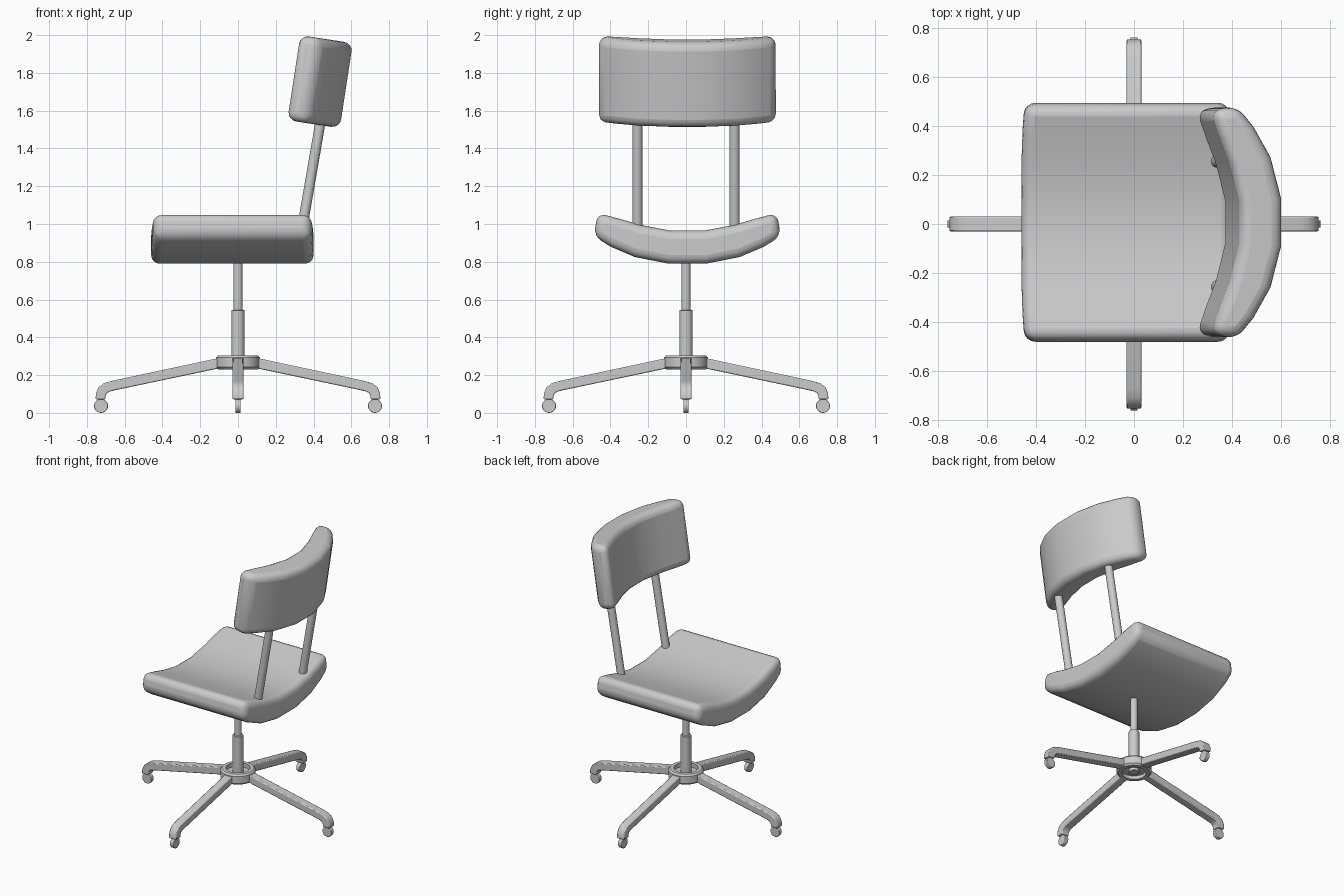
import bpy, bmesh, math
from mathutils import Vector, Matrix

if "Cube" in bpy.data.objects:
    bpy.data.objects.remove(bpy.data.objects["Cube"], do_unlink=True)

grey = bpy.data.materials.new("plain_grey")
grey.use_nodes = True
COLOUR = (0.6, 0.6, 0.6, 1)
grey.diffuse_color = COLOUR
grey.node_tree.nodes["Principled BSDF"].inputs["Base Color"].default_value = COLOUR


def finish(name, bm, bevel=0, segments=2, angle=40):
    """Turn a bmesh into a smooth-shaded object with optional rounded edges."""
    bmesh.ops.recalc_face_normals(bm, faces=bm.faces)
    mesh = bpy.data.meshes.new(name)
    bm.to_mesh(mesh)
    bm.free()
    mesh.materials.append(grey)
    obj = bpy.data.objects.new(name, mesh)
    bpy.context.collection.objects.link(obj)
    if bevel:
        mod = obj.modifiers.new("rounding", "BEVEL")
        mod.width, mod.segments = bevel, segments
        mod.limit_method, mod.angle_limit = "ANGLE", math.radians(angle)
    bpy.ops.object.select_all(action="DESELECT")
    obj.select_set(True)
    bpy.context.view_layer.objects.active = obj
    bpy.ops.object.shade_smooth_by_angle(angle=math.radians(35))
    return obj


def cylinder(name, start, end, radius, sides=24, bevel=0):
    start, end = Vector(start), Vector(end)
    axis = end - start
    turn = axis.to_track_quat("Z", "Y").to_matrix().to_4x4()
    bm = bmesh.new()
    bmesh.ops.create_cone(bm, cap_ends=True, segments=sides, radius1=radius, radius2=radius,
                          depth=axis.length, matrix=Matrix.Translation((start + end) / 2) @ turn)
    return finish(name, bm, bevel)


# Half cross-section of a cushion: (side, depth) of the outer and inner skin
OUTER = [(0.10, 0), (0.28, 0.035), (0.41, 0.09), (0.50, 0.145)]
INNER = [(0.09, 0.175), (0.25, 0.205), (0.36, 0.237), (0.48, 0.268)]


def mirrored(half):
    return [(-s, d) for s, d in reversed(half)] + half


def cushion(name, length, width, bow, crown, bevel, place):
    """Sweep the bowed section along its length; local z is the depth."""
    bm = bmesh.new()
    rings = []
    for outer, inner in zip(mirrored(OUTER), mirrored(INNER)):
        ring = []
        for (s, d), end in ((outer, -1), (outer, 1), (inner, 1), (inner, -1)):
            base = 0.175 if (s, d) == inner else 0
            edge = length / 2 - crown * (s / 0.5) ** 4
            ring.append(bm.verts.new(place @ Vector((end * edge, s * width, base + (d - base) * bow))))
        rings.append(ring)
    for a, b in zip(rings, rings[1:]):
        for k in range(4):
            bm.faces.new((a[k], a[(k + 1) % 4], b[(k + 1) % 4], b[k]))
    bm.faces.new(rings[0])
    bm.faces.new(rings[-1])
    return finish(name, bm, bevel, 4)


# Seat and backrest cushions
cushion("seat", 0.86, 0.99, 1.0, 0.015, 0.045,
        Matrix.Translation((-0.03, 0.007, 0.79)))
tilt = math.radians(8.7)
up = Vector((math.sin(tilt), 0, math.cos(tilt)))
forward = Vector((-math.cos(tilt), 0, math.sin(tilt)))
frame = Matrix((up, (0, 1, 0), forward)).transposed().to_4x4()
back_origin = Vector((0.425, 0.007, 1.755)) - forward * 0.15
cushion("backrest", 0.455, 0.95, 1.27, 0, 0.045, Matrix.Translation(back_origin) @ frame)

# Posts joining the backrest to the seat
for side, y in (("right", -0.257), ("left", 0.257)):
    cylinder(side + "_back_post", (0.333, y, 0.94), (0.447, y, 1.60), 0.027)

# Telescopic column
cylinder("upper_column", (0, 0, 0.50), (0, 0, 0.86), 0.024)
cylinder("lower_column", (0, 0, 0.235), (0, 0, 0.545), 0.035, bevel=0.003)

# Hub: dished ring turned around the column
bm = bmesh.new()
section = [(0.03, 0.255), (0.08, 0.255), (0.08, 0.23), (0.105, 0.23), (0.116, 0.242),
           (0.116, 0.293), (0.105, 0.305), (0.08, 0.305), (0.08, 0.275), (0.03, 0.275)]
points = [bm.verts.new((r, 0, z)) for r, z in section]
edges = [bm.edges.new((p, points[(i + 1) % len(points)])) for i, p in enumerate(points)]
bmesh.ops.spin(bm, geom=points + edges, cent=(0, 0, 0), axis=(0, 0, 1),
               angle=math.tau, steps=32, use_merge=True)
bmesh.ops.remove_doubles(bm, verts=bm.verts, dist=0.0001)
finish("hub", bm)

# Four legs with casters: upper and lower edges of the leg profile, paired
TOP = [(0.09, 0.293), (0.67, 0.169), (0.71, 0.157), (0.738, 0.136), (0.752, 0.105), (0.754, 0.072)]
LOW = [(0.09, 0.238), (0.66, 0.118), (0.682, 0.112), (0.695, 0.103), (0.701, 0.09), (0.702, 0.072)]
for i, name in enumerate(("left", "back", "right", "front")):
    spin = Matrix.Rotation(i * math.pi / 2, 4, "Z")
    bm = bmesh.new()
    rings = [[bm.verts.new(spin @ Vector((x, y, z)))
              for (x, z), y in ((t, -0.03), (t, 0.03), (b, 0.03), (b, -0.03))]
             for t, b in zip(TOP, LOW)]
    for a, b in zip(rings, rings[1:]):
        for k in range(4):
            bm.faces.new((a[k], a[(k + 1) % 4], b[(k + 1) % 4], b[k]))
    bm.faces.new(rings[0])
    bm.faces.new(rings[-1])
    finish(name + "_leg", bm, 0.006, 2, 60)
    cylinder(name + "_caster", spin @ Vector((0.725, -0.014, 0.037)),
             spin @ Vector((0.725, 0.014, 0.037)), 0.037, bevel=0.003)
